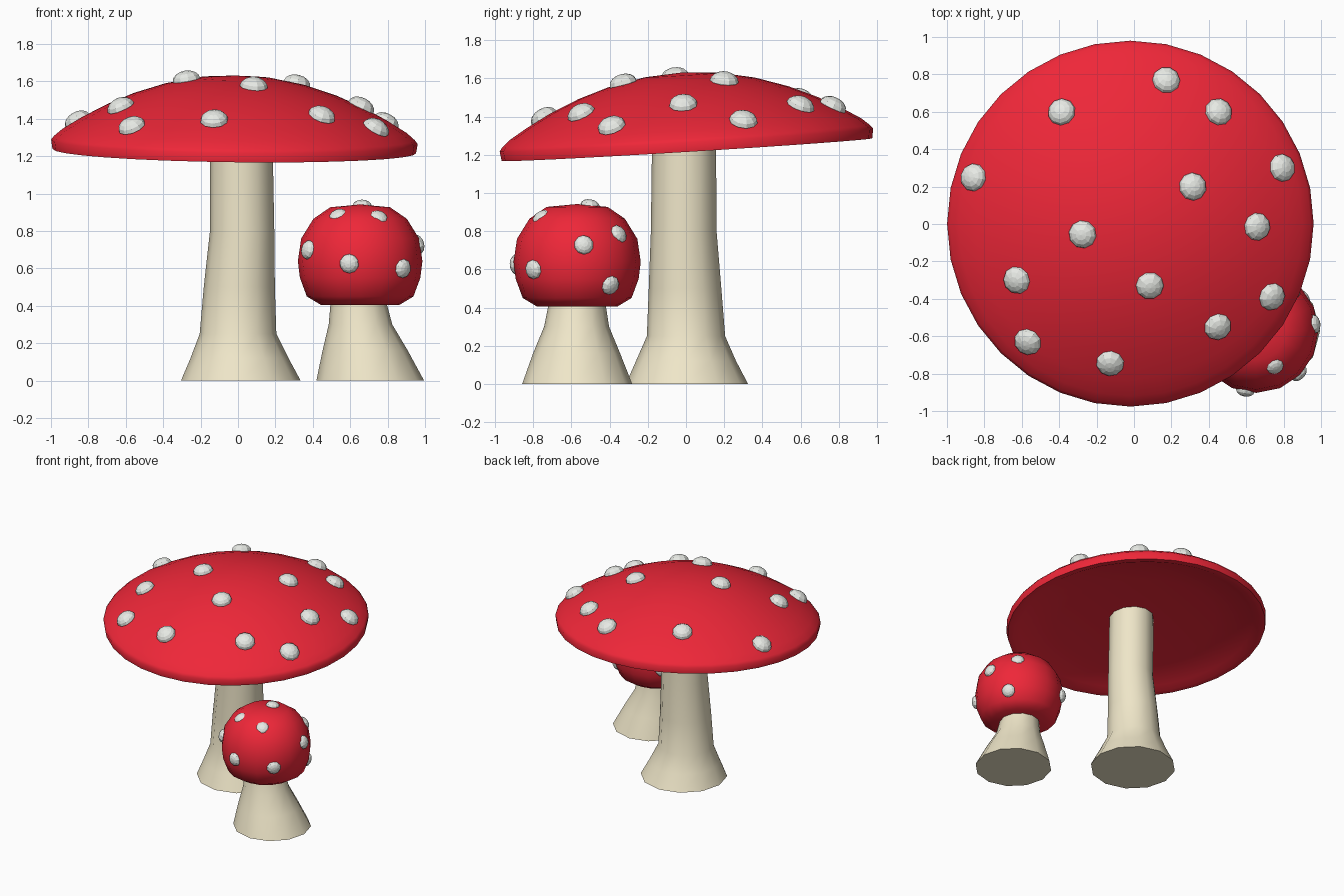
import bpy, bmesh, math
from mathutils import Matrix, Vector

if "Cube" in bpy.data.objects:
    bpy.data.objects.remove(bpy.data.objects["Cube"])


def material(name, rgb):
    m = bpy.data.materials.new(name)
    m.diffuse_color = (*rgb, 1)
    m.use_nodes = True
    m.node_tree.nodes["Principled BSDF"].inputs["Base Color"].default_value = m.diffuse_color
    return m


RED = material("red", (0.86, 0.02, 0.04))
CREAM = material("cream", (0.86, 0.79, 0.58))
WHITE = material("white", (0.80, 0.82, 0.78))


def finish(name, bm, mat, smooth_angle=None):
    bmesh.ops.recalc_face_normals(bm, faces=bm.faces[:])
    me = bpy.data.meshes.new(name)
    bm.to_mesh(me)
    bm.free()
    me.materials.append(mat)
    ob = bpy.data.objects.new(name, me)
    bpy.context.collection.objects.link(ob)
    if smooth_angle:
        bpy.ops.object.select_all(action='DESELECT')
        ob.select_set(True)
        bpy.context.view_layer.objects.active = ob
        bpy.ops.object.shade_smooth_by_angle(angle=math.radians(smooth_angle))
    return ob


def loft(name, rings, sides, mat, angle, xf=Matrix()):
    """Stack rings (cx, cy, z, radius); radius 0 makes a pole, open ends are capped."""
    bm = bmesh.new()
    loops = []
    for cx, cy, z, r in rings:
        n = sides if r > 0 else 1
        loops.append([bm.verts.new(xf @ Vector((cx + r * math.cos(math.tau * i / sides),
                                                cy + r * math.sin(math.tau * i / sides), z)))
                      for i in range(n)])
    for a, b in zip(loops, loops[1:]):
        for i in range(sides):
            j = (i + 1) % sides
            quad = [a[i % len(a)], a[j % len(a)], b[j % len(b)], b[i % len(b)]]
            bm.faces.new(list(dict.fromkeys(quad)))
    for end in (loops[0], loops[-1]):
        if len(end) > 1:
            bm.faces.new(end)
    return finish(name, bm, mat, angle)


def spots(name, places, radius, height):
    """Flattened faceted balls, each at (position, normal)."""
    bm = bmesh.new()
    for p, n in places:
        m = (Matrix.Translation(p) @ n.to_track_quat('Z', 'Y').to_matrix().to_4x4()
             @ Matrix.Diagonal((radius, radius, height, 1)))
        bmesh.ops.create_uvsphere(bm, u_segments=10, v_segments=8, radius=1, matrix=m)
    return finish(name, bm, WHITE)


# Large mushroom: flared stem
loft("large_stem", [(0.015, 0.005, 0, 0.32), (0.008, 0, 0.12, 0.262), (0, 0, 0.25, 0.205),
                    (0.007, -0.005, 0.5, 0.19), (0.022, -0.012, 0.8, 0.172),
                    (0.017, -0.01, 1.33, 0.167)], 12, CREAM, 60)


# Large mushroom: shallow tilted cap with hollow underside
def dome(r):
    return 0.405 - 0.35 * r * r


tilt = (Matrix.Translation((-0.02, 0.005, 1.227))
        @ Matrix.Rotation(math.radians(3.5), 4, 'X')
        @ Matrix.Rotation(math.radians(0.7), 4, 'Y'))
profile = [(0, dome(0))] + [(r, dome(r)) for r in (0.2, 0.38, 0.55, 0.7, 0.83, 0.92)]
profile += [(0.965, 0.07), (0.98, 0.05), (0.972, 0.0), (0.93, 0.0), (0.88, 0.025),
            (0.6, 0.055), (0.3, 0.075), (0, 0.08)]
loft("large_cap", [(0, 0, z, r) for r, z in profile], 32, RED, 75, tilt)

# Spots on the large cap, placed by their position seen from above
places = []
for x, y in [(.17, .77), (.45, .6), (-.39, .6), (-.86, .25), (.31, .2), (.79, .3),
             (.655, -.015), (-.28, -.055), (.08, -.33), (-.63, -.3), (.735, -.39),
             (.445, -.55), (-.57, -.63), (-.13, -.745)]:
    lx, ly = x + 0.02, y - 0.005
    ly += 0.061 * dome(math.hypot(lx, ly))
    h = dome(math.hypot(lx, ly))
    normal = tilt.to_3x3() @ Vector((0.7 * lx, 0.7 * ly, 1)).normalized()
    places.append((tilt @ Vector((lx, ly, h)), normal))
spots("large_cap_spots", places, 0.075, 0.05)

# Small mushroom: flared stem
loft("small_stem", [(0.707, -0.57, 0, 0.288), (0.68, -0.573, 0.16, 0.228),
                    (0.655, -0.573, 0.3, 0.17), (0.643, -0.57, 0.43, 0.147)], 12, CREAM, 60)

# Small mushroom: round cap with flat underside
centre = Vector((0.653, -0.57, 0.64))
ball = [(0, .41), (.21, .405), (.285, .45), (.322, .55), (.333, .64), (.315, .76),
        (.25, .865), (.16, .927), (0, .942)]
loft("small_cap", [(centre.x, centre.y, z, r) for r, z in ball], 16, RED, 55)

# Spots on the small cap, pushed out along directions from its centre
places = []
for d in [(-.06, -.33, -.015), (.10, -.19, .23), (.225, -.225, -.04), (.315, .035, .09),
          (.012, .07, .30), (-.125, -.17, .25), (-.28, -.16, .06), (.2, .225, .15),
          (.25, .175, -.125), (-.21, .24, -.03)]:
    n = Vector(d).normalized()
    reach = 0.325 - 0.025 * max(0, n.z) ** 2
    places.append((centre + n * reach, n))
spots("small_cap_spots", places, 0.052, 0.033)
